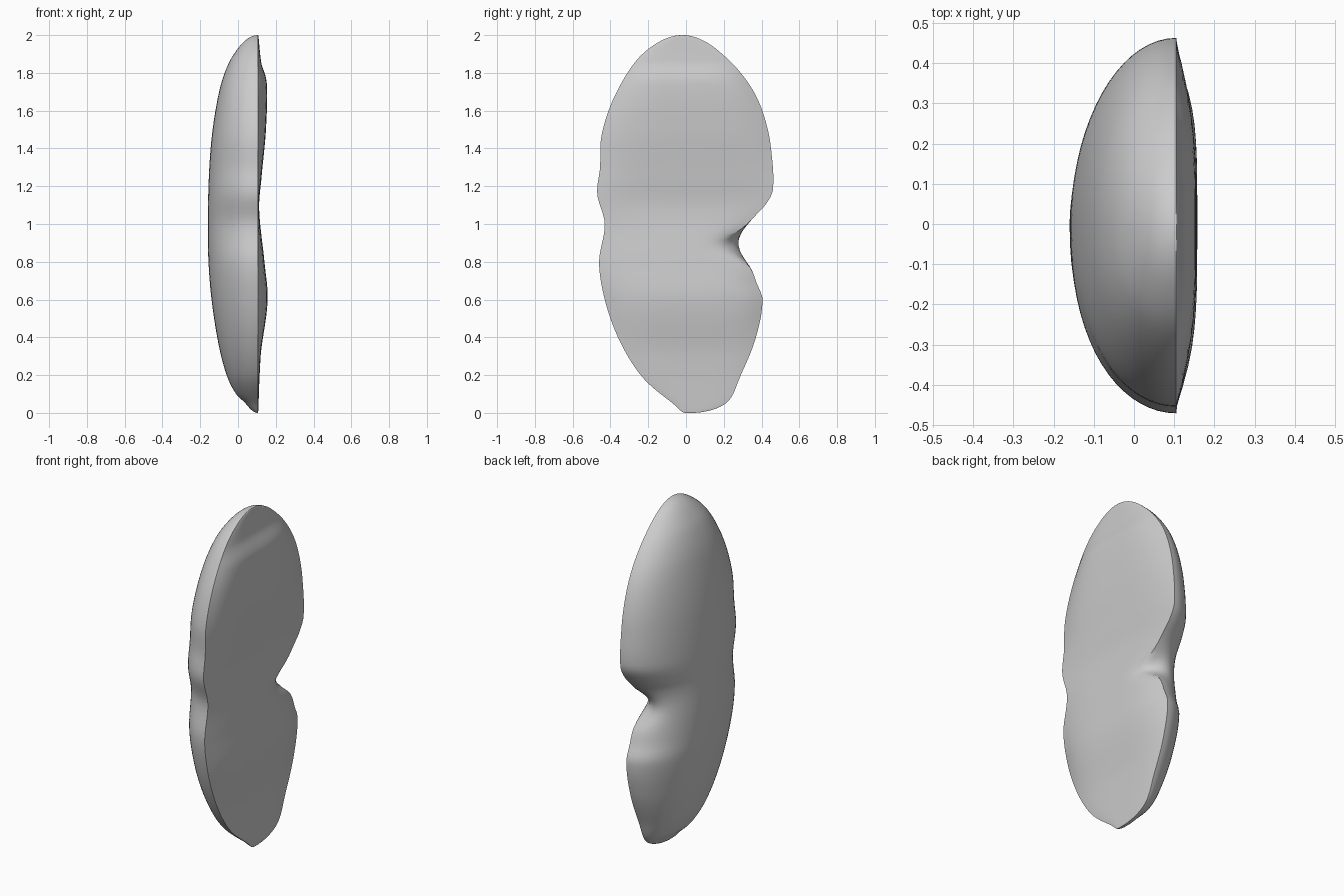
import bpy, bmesh, math

RIM_X = 0.105          # plane of the rim around the flat side
RINGS, DOME, FLAT = 110, 36, 20

# Remove the default cube
if "Cube" in bpy.data.objects:
    bpy.data.objects.remove(bpy.data.objects["Cube"])


def station(z):
    """Even parameter along the body that crowds towards both tips."""
    return math.acos(max(-1, min(1, 1 - z))) / math.pi


def smooth_curve(points):
    """Return a smooth function through (height, value) points."""
    us = [station(p[0]) for p in points]
    vs = [p[1] for p in points]
    last = len(us) - 1
    slopes = []
    for i in range(last + 1):
        a, b = max(i - 1, 0), min(i + 1, last)
        slopes.append((vs[b] - vs[a]) / (us[b] - us[a]))

    def evaluate(z):
        u = station(z)
        i = 0
        while i < last - 1 and u > us[i + 1]:
            i += 1
        h = us[i + 1] - us[i]
        t = (u - us[i]) / h
        ease = t * t * (3 - 2 * t)
        pull = h * t * (1 - t) * ((1 - t) * slopes[i] - t * slopes[i + 1])
        return vs[i] + (vs[i + 1] - vs[i]) * ease + pull
    return evaluate


# Profiles along the height: front edge, back edge, dome depth, flat side
front_edge = smooth_curve([
    (0, 0), (.05, -.07), (.2, -.24), (.4, -.36), (.6, -.43), (.8, -.46),
    (1, -.43), (1.16, -.47), (1.3, -.455), (1.45, -.45), (1.6, -.41),
    (1.75, -.34), (1.88, -.25), (1.96, -.15), (2, -.02)])
back_edge = smooth_curve([
    (0, .03), (.05, .21), (.2, .29), (.4, .37), (.6, .405), (.7, .37),
    (.82, .345), (.95, .335), (1.03, .36), (1.1, .42), (1.18, .46),
    (1.4, .45), (1.55, .42), (1.68, .37), (1.8, .29), (1.91, .18), (2, -.02)])
dome_x = smooth_curve([
    (0, RIM_X), (.05, .04), (.1, -.01), (.2, -.06), (.4, -.11), (.7, -.15),
    (1, -.16), (1.4, -.145), (1.7, -.1), (1.85, -.05), (1.93, 0), (2, RIM_X)])
flat_x = smooth_curve([
    (0, RIM_X), (.3, .12), (.6, .157), (.8, .14), (1.08, .112), (1.25, .125),
    (1.5, .148), (1.75, .152), (1.86, .122), (2, RIM_X)])


def section(z):
    """One closed cross-section: rounded dome, then the gently bowed flat."""
    front, back = front_edge(z), back_edge(z)
    middle = 0.02 * (1 - z)
    pinch = 0.14 * math.exp(-((z - 0.89) / 0.08) ** 2)
    loop = []
    for i in range(DOME + 1):
        angle = math.pi * i / DOME
        c, s = math.cos(angle), max(0, math.sin(angle))
        if c >= 0:
            y = middle + (back - middle) * c - pinch * (1 - s) ** 3
        else:
            y = middle + (front - middle) * abs(c) ** 0.87
        loop.append((RIM_X + (dome_x(z) - RIM_X) * s, y, z))
    for i in range(1, FLAT):
        t = 2 * i / FLAT - 1
        y = middle + t * ((back - middle - pinch) if t > 0 else (middle - front))
        loop.append((RIM_X + (flat_x(z) - RIM_X) * (1 - t ** 4), y, z))
    return loop


# Loft the sections into the split bean
bm = bmesh.new()
rings = []
for k in range(RINGS + 1):
    z = 1 - math.cos(math.pi * k / RINGS)
    rings.append([bm.verts.new(p) for p in section(z)])
count = len(rings[0])
for low, high in zip(rings, rings[1:]):
    for i in range(count):
        j = (i + 1) % count
        bm.faces.new((low[i], low[j], high[j], high[i]))
bm.faces.new(rings[0])
bm.faces.new(rings[-1])
bmesh.ops.remove_doubles(bm, verts=bm.verts, dist=0.0004)
bmesh.ops.recalc_face_normals(bm, faces=bm.faces)

mesh = bpy.data.meshes.new("half_bean")
bm.to_mesh(mesh)
bm.free()
half_bean = bpy.data.objects.new("half_bean", mesh)
bpy.context.collection.objects.link(half_bean)

# Plain grey surface
grey = bpy.data.materials.new("light_grey")
grey.use_nodes = True
colour = (0.6, 0.6, 0.6, 1)
grey.diffuse_color = colour
grey.node_tree.nodes["Principled BSDF"].inputs["Base Color"].default_value = colour
mesh.materials.append(grey)

# Smooth shading with a crisp rim
bpy.ops.object.select_all(action="DESELECT")
half_bean.select_set(True)
bpy.context.view_layer.objects.active = half_bean
bpy.ops.object.shade_smooth_by_angle(angle=math.radians(45))
